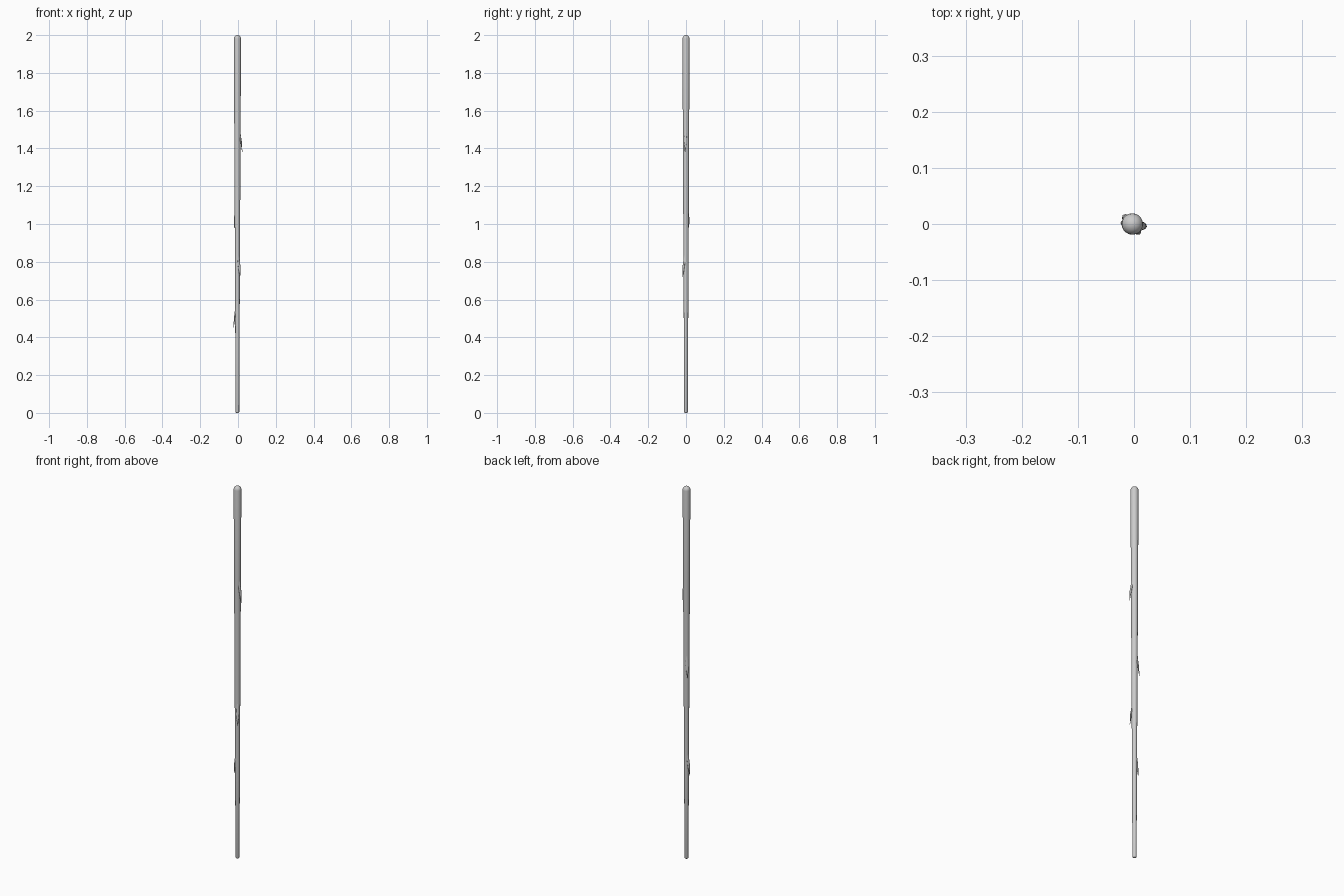
import bpy, bmesh, math
from mathutils import Vector

if "Cube" in bpy.data.objects:
    bpy.data.objects.remove(bpy.data.objects["Cube"])

SIDES = 20
CENTRE = Vector((-0.003, 0.0, 0.0))


def loft(name, sections, sides):
    """Skin horizontal ellipses: (x, y, z, radial radius, side radius, angle)."""
    bm = bmesh.new()
    rings = []
    for x, y, z, ra, rb, ang in sections:
        ring = []
        for i in range(sides):
            t = 2 * math.pi * i / sides
            u, v = ra * math.cos(t), rb * math.sin(t)
            ring.append(bm.verts.new((x + u * math.cos(ang) - v * math.sin(ang),
                                      y + u * math.sin(ang) + v * math.cos(ang), z)))
        rings.append(ring)
    for a, b in zip(rings, rings[1:]):
        for i in range(sides):
            j = (i + 1) % sides
            bm.faces.new((a[i], a[j], b[j], b[i]))
    bm.faces.new(rings[0][::-1])
    bm.faces.new(rings[-1])
    bmesh.ops.recalc_face_normals(bm, faces=bm.faces)
    mesh = bpy.data.meshes.new(name)
    bm.to_mesh(mesh)
    bm.free()
    obj = bpy.data.objects.new(name, mesh)
    bpy.context.collection.objects.link(obj)
    bpy.context.view_layer.objects.active = obj
    obj.select_set(True)
    bpy.ops.object.shade_smooth_by_angle(angle=math.radians(45))
    obj.select_set(False)
    return obj


def radius_at(z):
    return 0.0095 + 0.0048 * z


# Tapered shaft: small rounded foot, domed top
cx, cy, _ = CENTRE
shaft = [(0.0, 0.006), (0.002, 0.0085), (0.006, 0.0097)]
shaft += [(z, radius_at(z)) for z in (0.5, 1.0, 1.5, 1.981)]
shaft += [(1.981 + 0.019 * math.sin(a), 0.019 * math.cos(a))
          for a in (math.radians(d) for d in (18, 36, 54, 72, 86))]
loft("shaft", [(cx, cy, z, r, r, 0) for z, r in shaft], SIDES)

# Splinters peeling away from the shaft, points facing down and outward
tips = [(0.023, -0.005, 1.38), (-0.020, 0.016, 0.98),
        (0.011, -0.018, 0.72), (-0.024, 0.002, 0.45)]
for n, (x, y, z) in enumerate(tips, 1):
    out = Vector((x, y, 0)) - CENTRE
    ang, reach = math.atan2(out.y, out.x), out.length
    base = radius_at(z)
    sections = []
    # height above tip, outer surface distance, radial radius, side radius
    for h, d, ra, rb in ((0.0, reach, 0.0006, 0.001),
                         (0.025, reach - 0.001, 0.0022, 0.0045),
                         (0.055, reach - 0.0025, 0.004, 0.007),
                         (0.09, base + 0.002, 0.005, 0.007),
                         (0.14, base - 0.001, 0.004, 0.005)):
        c = CENTRE + out.normalized() * (d - ra)
        sections.append((c.x, c.y, z + h, ra, rb, ang))
    loft(f"splinter_{n}", sections, 12)
